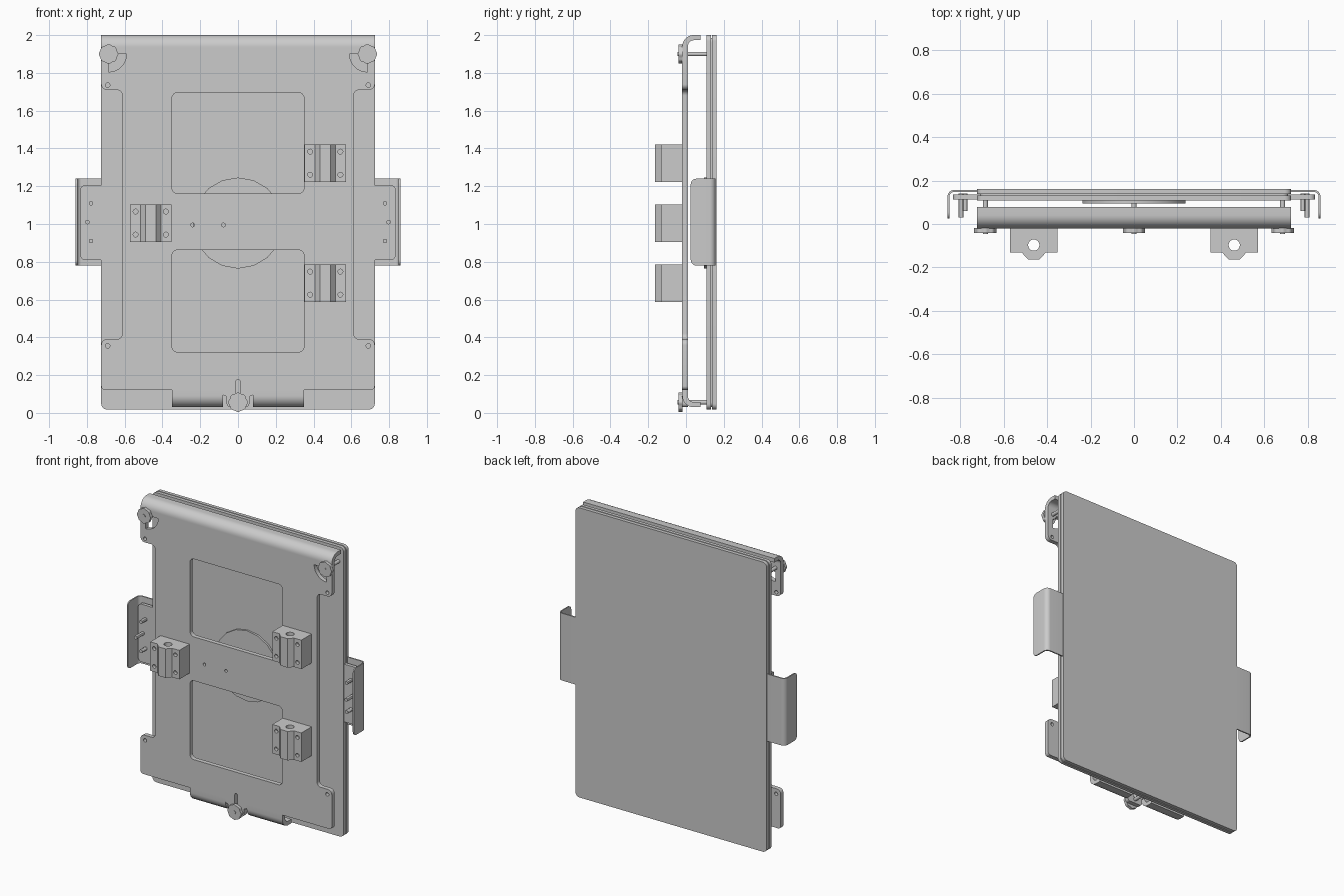
import bpy, bmesh, math
from mathutils import Vector

if "Cube" in bpy.data.objects:
    bpy.data.objects.remove(bpy.data.objects["Cube"])

grey = bpy.data.materials.new("light metal grey")
grey.diffuse_color = (0.6, 0.6, 0.6, 1)
grey.use_nodes = True
grey.node_tree.nodes["Principled BSDF"].inputs["Base Color"].default_value = grey.diffuse_color

AXES = {'x': lambda u, v, t: (t, u, v),
        'y': lambda u, v, t: (u, t, v),
        'z': lambda u, v, t: (u, v, t)}


def fillet(corners, n=6):
    """Closed outline from (u, v, radius) corners."""
    out = []
    for i, (u, v, r) in enumerate(corners):
        p = Vector((u, v))
        if r == 0:
            out.append((u, v))
            continue
        a = (Vector(corners[i - 1][:2]) - p).normalized()
        b = (Vector(corners[(i + 1) % len(corners)][:2]) - p).normalized()
        half = a.angle(b) / 2
        c = p + (a + b).normalized() * (r / math.sin(half))
        d = r / math.tan(half)
        s, e = p + a * d - c, p + b * d - c
        for k in range(n + 1):
            w = s.lerp(e, k / n).normalized() * r
            out.append(tuple(c + w))
    return out


def rect(u0, u1, v0, v1, r=0.0):
    return fillet([(u0, v0, r), (u1, v0, r), (u1, v1, r), (u0, v1, r)])


def circle(u, v, r, n=16):
    return [(u + r * math.cos(2 * math.pi * (k + .5) / n),
             v + r * math.sin(2 * math.pi * (k + .5) / n)) for k in range(n)]


def prism(name, outline, axis, t0, t1, holes=(), round_edge=None):
    """Extrude an outline, with optional holes, along an axis."""
    bm = bmesh.new()
    place = AXES[axis]
    edges = []
    for loop in [outline, *holes]:
        vs = [bm.verts.new(place(u, v, t0)) for u, v in loop]
        if holes:
            edges += [bm.edges.new((vs[i - 1], vs[i])) for i in range(len(vs))]
        else:
            bm.faces.new(vs)
    if holes:
        bmesh.ops.triangle_fill(bm, edges=edges, use_beauty=True,
                                normal=Vector(place(0, 0, 1)))
    res = bmesh.ops.extrude_face_region(bm, geom=bm.faces[:], use_keep_orig=True)
    top = [g for g in res['geom'] if isinstance(g, bmesh.types.BMVert)]
    bmesh.ops.translate(bm, verts=top, vec=Vector(place(0, 0, t1 - t0)))
    bmesh.ops.recalc_face_normals(bm, faces=bm.faces[:])
    if round_edge:
        es = [e for e in bm.edges if round_edge(*[v.co for v in e.verts])]
        bmesh.ops.bevel(bm, geom=es, offset=.03, segments=5, profile=.5,
                        affect='EDGES')
    me = bpy.data.meshes.new(name)
    bm.to_mesh(me)
    bm.free()
    me.materials.append(grey)
    ob = bpy.data.objects.new(name, me)
    bpy.context.collection.objects.link(ob)
    return ob


def mirrored(pts, s):
    return [(s * u, v) for u, v in pts]


# Mounting plate: notched sides, bottom tab, windows, slots and holes
half = [(.724, 1.935, 0), (.724, 1.71, .03), (.612, 1.71, .03), (.612, .39, .03),
        (.724, .39, .03), (.724, .122, .02), (.08, .122, 0), (.08, .09, .01),
        (.06, .09, .01), (.06, .03, .02)]
outline = fillet(half + [(-u, v, r) for u, v, r in reversed(half)])
holes = [rect(-.35, .35, 1.162, 1.695, .03), rect(-.35, .35, .322, .862, .03),
         rect(-.011, .011, .07, .175, .01),
         circle(-.24, .995, .01), circle(-.077, .995, .01)]
arc = [math.radians(180 + 90 * k / 8) for k in range(9)]
slot = [(.685 + .095 * math.cos(a), 1.9 + .095 * math.sin(a)) for a in arc]
slot += [(.685 + .03 * math.cos(a), 1.9 + .03 * math.sin(a)) for a in reversed(arc)]
for s in (1, -1):
    holes += [mirrored(slot, s), circle(s * .69, 1.735, .012), circle(s * .69, .355, .012)]
prism("mounting_plate", outline, 'y', -.02, .01, holes)

# Curved lip over the top
prism("top_lip", fillet([(-.02, 1.935, 0), (-.02, 2, .06), (.078, 2, 0),
                         (.078, 1.973, 0), (.01, 1.973, .032), (.01, 1.935, 0)]),
      'x', -.724, .724)

# Curved hooks under the bottom edge
hook = fillet([(-.02, .125, 0), (-.02, .03, .06), (.078, .03, 0),
               (.078, .057, 0), (.01, .057, .032), (.01, .125, 0)])
for side, s in (("right", 1), ("left", -1)):
    prism("bottom_hook_" + side, hook, 'x', s * .08, s * .35)

# Tray with a raised round boss, and the panel behind it
prism("tray", rect(-.724, .724, .018, 2, .03), 'y', .109, .132)
prism("round_boss", circle(0, 1.005, .241, 18), 'y', .095, .112)
prism("panel_core", rect(-.71, .71, .032, 1.986, .025), 'y', .13, .14)
prism("back_panel", rect(-.724, .724, .018, 2, .03), 'y', .138, .162)

# Side tabs, curled guards and screws
for side, s in (("right", 1), ("left", -1)):
    prism("side_tab_" + side,
          mirrored(fillet([(.70, .81, 0), (.835, .81, .025),
                           (.835, 1.205, .025), (.70, 1.205, 0)]), s),
          'y', .112, .135)
    guard = fillet([(.71, .157, 0), (.859, .157, .03), (.859, .025, 0),
                    (.851, .025, 0), (.851, .148, .022), (.71, .148, 0)])
    prism("side_guard_" + side, mirrored(guard, s), 'z', .78, 1.24,
          round_edge=lambda a, b: max(a.y, b.y) < .03 and abs(a.x - b.x) > .004)
    for i, (x, z, y) in enumerate(((.778, .91, .06), (.797, 1.01, .03), (.778, 1.11, .06))):
        prism(f"tab_screw_{side}_{i}", circle(s * x, z, .012, 12), 'y', y, .14)

# Tube clamps: ridged block with a vertical bore and four screw recesses
for name, cx, cz in (("upper_right", .462, 1.322), ("lower_right", .462, .687),
                     ("left", -.462, 1.005)):
    block = [(-.11, -.02), (.11, -.02), (.11, -.132), (.055, -.132),
             (.027, -.163), (-.027, -.163), (-.055, -.132), (-.11, -.132)]
    ob = prism("clamp_" + name, [(cx + u, v) for u, v in block], 'z',
               cz - .099, cz + .099, [circle(cx, -.097, .026, 20)])
    for i, (dx, dz) in enumerate(((-.08, -.061), (.08, -.061), (-.08, .061), (.08, .061))):
        cut = prism("screw_cutter", circle(cx + dx, cz + dz, .013, 14), 'y', -.15, -.11)
        m = ob.modifiers.new("recess", 'BOOLEAN')
        m.operation, m.object, m.solver = 'DIFFERENCE', cut, 'EXACT'
        cut.hide_render = True
        cut.hide_viewport = True

# Thumb knobs with shallow grips and long shafts
for name, x, z in (("top_left", -.685, 1.9), ("top_right", .685, 1.9), ("bottom", 0, .056)):
    rim = []
    for k in range(64):
        a = 2 * math.pi * k / 64
        r = .0495 + .002 * math.cos(8 * a)
        rim.append((x + r * math.cos(a), z + r * math.sin(a)))
    prism("knob_" + name, rim, 'y', -.041, -.0195)
    prism("knob_shaft_" + name, circle(x, z, .012), 'y', -.045, .112)

# Smooth curved walls, keep edges sharp
for ob in bpy.context.scene.objects:
    if ob.hide_render:
        continue
    bpy.ops.object.select_all(action='DESELECT')
    ob.select_set(True)
    bpy.context.view_layer.objects.active = ob
    bpy.ops.object.shade_smooth_by_angle(angle=math.radians(30))
